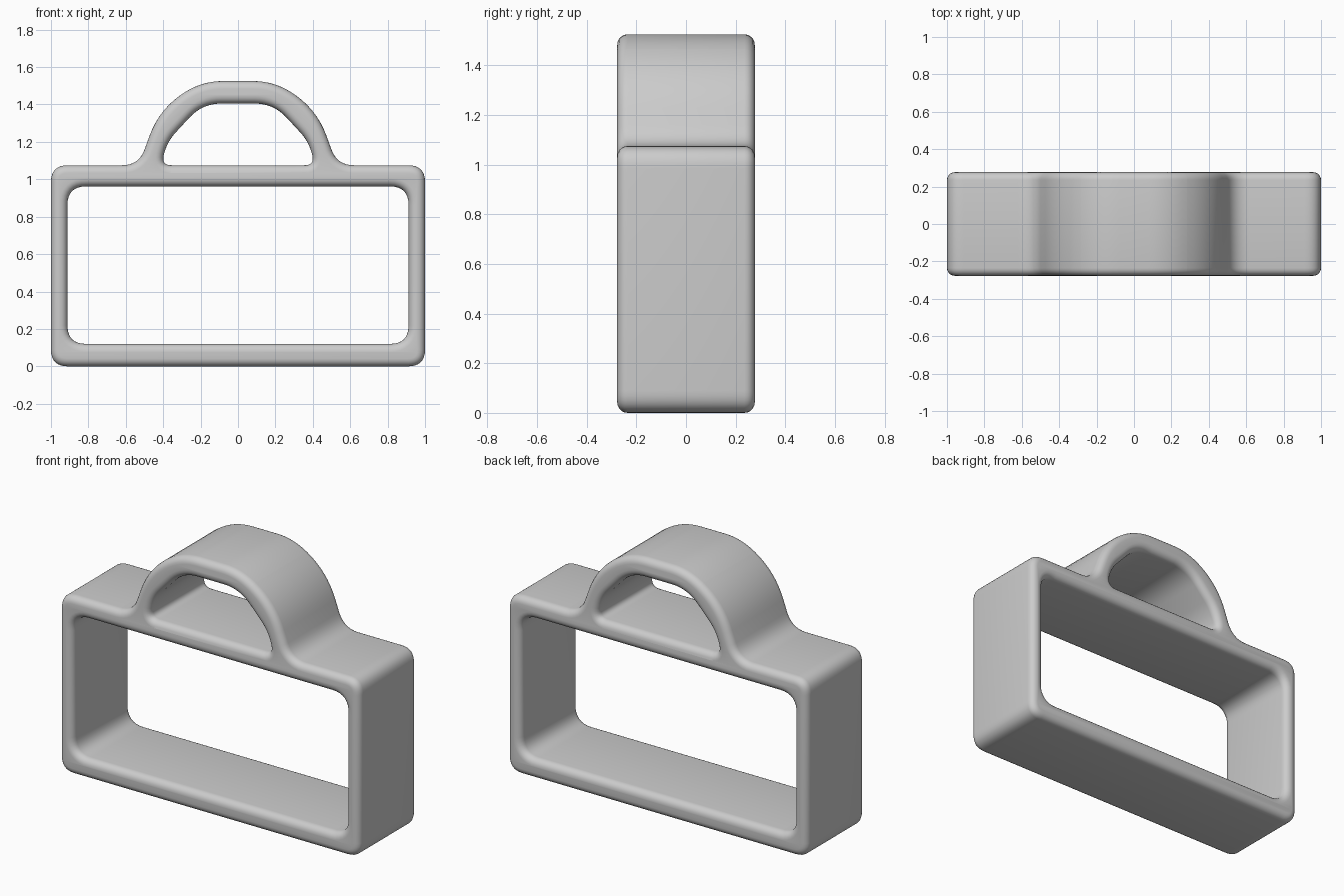
import bpy
from mathutils import Vector

cube = bpy.data.objects.get("Cube")
if cube:
    bpy.data.objects.remove(cube, do_unlink=True)

STEPS = 8        # segments per rounded corner
EDGE = 0.042     # rounding of the front and back rims
HALF_DEPTH = 0.277


def rounded_loop(half):
    """Mirror a right-hand half profile of (x, z, radius) and round its corners."""
    corners = half + [(-x, z, r) for x, z, r in reversed(half)]
    points = []
    for i, (x, z, r) in enumerate(corners):
        c = Vector((x, z))
        a = c + (Vector(corners[i - 1][:2]) - c).normalized() * r
        b = c + (Vector(corners[(i + 1) % len(corners)][:2]) - c).normalized() * r
        for k in range(STEPS + 1):
            t = k / STEPS
            points.append(a * (1 - t) ** 2 + c * 2 * t * (1 - t) + b * t ** 2)
    return points


# Outer silhouette, rectangular window and handle opening
body = [(1, 0, 0.09), (1, 1.075, 0.09), (0.53, 1.075, 0.09),
        (0.42, 1.38, 0.16), (0.19, 1.525, 0.11)]
window = [(0.912, 0.12, 0.1), (0.912, 0.962, 0.1)]
opening = [(0.41, 1.075, 0.055), (0.38, 1.2, 0.07), (0.19, 1.405, 0.1)]

curve = bpy.data.curves.new("frame_profile", "CURVE")
curve.dimensions = "2D"
curve.fill_mode = "BOTH"
curve.extrude = HALF_DEPTH - EDGE
curve.bevel_depth = EDGE
curve.bevel_resolution = 4
curve.offset = -EDGE
for half in (body, window, opening):
    loop = rounded_loop(half)
    spline = curve.splines.new("POLY")
    spline.points.add(len(loop) - 1)
    for point, p in zip(spline.points, loop):
        point.co = (p.x, p.y, 0, 1)
    spline.use_cyclic_u = True

# Solid frame with its arched handle, stood upright
frame = bpy.data.objects.new("frame_with_handle", curve)
bpy.context.collection.objects.link(frame)
bpy.ops.object.select_all(action="DESELECT")
frame.select_set(True)
bpy.context.view_layer.objects.active = frame
frame.rotation_euler.x = 1.5708
bpy.ops.object.convert(target="MESH")
frame = bpy.context.object
bpy.ops.object.transform_apply(location=False, rotation=True, scale=False)

# Weld the rims to the caps and smooth
bpy.ops.object.mode_set(mode="EDIT")
bpy.ops.mesh.select_all(action="SELECT")
bpy.ops.mesh.remove_doubles(threshold=0.0005)
bpy.ops.mesh.normals_make_consistent(inside=False)
bpy.ops.object.mode_set(mode="OBJECT")
bpy.ops.object.shade_smooth_by_angle(angle=0.7)

grey = bpy.data.materials.new("light_grey")
grey.use_nodes = True
colour = (0.6, 0.6, 0.6, 1)
grey.diffuse_color = colour
grey.node_tree.nodes["Principled BSDF"].inputs["Base Color"].default_value = colour
frame.data.materials.clear()
frame.data.materials.append(grey)
